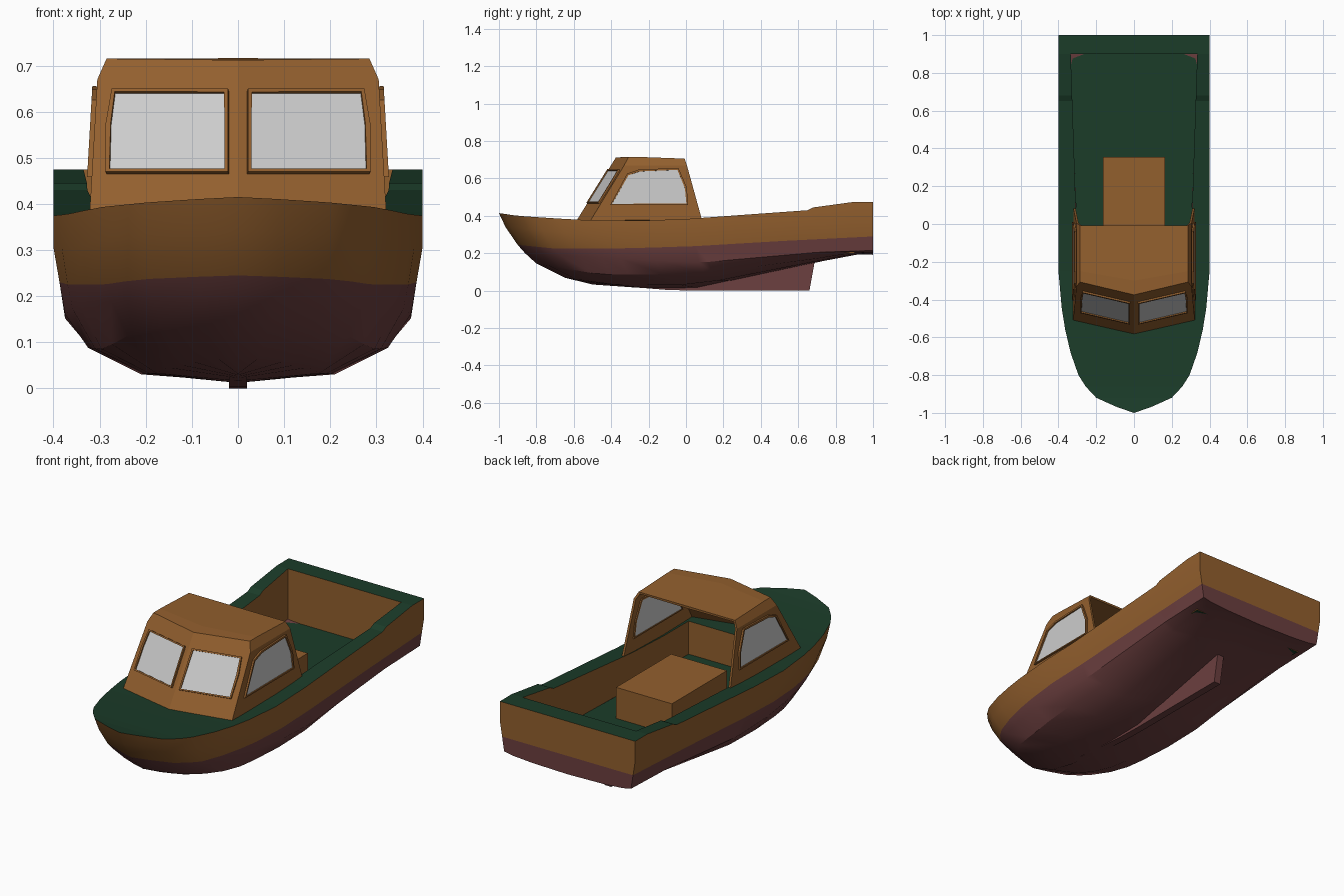
import bpy, bmesh, math
from mathutils import Vector

if "Cube" in bpy.data.objects:
    bpy.data.objects.remove(bpy.data.objects["Cube"])


def material(name, rgb):
    m = bpy.data.materials.new(name)
    m.diffuse_color = (*rgb, 1)
    m.use_nodes = True
    m.node_tree.nodes["Principled BSDF"].inputs["Base Color"].default_value = m.diffuse_color
    return m


BROWN = material("varnished_wood", (0.29, 0.115, 0.027))
MAUVE = material("bottom_paint", (0.15, 0.05, 0.05))
GREEN = material("deck_paint", (0.011, 0.045, 0.022))


def lerp(table, v):
    """Piecewise linear lookup in a list of (key, value)."""
    for (a, p), (b, q) in zip(table, table[1:]):
        if v <= b:
            return p + (q - p) * max(0, (v - a) / (b - a))
    return table[-1][1]


def make(name, faces, mats=(), mirror=True, fix=True):
    """Object from (points, material index) faces, optionally mirrored in x."""
    bm = bmesh.new()
    for pts, mi in faces:
        f = bm.faces.new([bm.verts.new(p) for p in pts])
        f.material_index = mi
    bmesh.ops.remove_doubles(bm, verts=bm.verts, dist=1e-5)
    bmesh.ops.dissolve_degenerate(bm, edges=bm.edges, dist=1e-5)
    if fix:
        bmesh.ops.recalc_face_normals(bm, faces=bm.faces)
    me = bpy.data.meshes.new(name)
    bm.to_mesh(me)
    bm.free()
    ob = bpy.data.objects.new(name, me)
    bpy.context.collection.objects.link(ob)
    for m in mats:
        me.materials.append(m)
    if mirror:
        mod = ob.modifiers.new("mirror", 'MIRROR')
        mod.use_clip = True
    return ob


def smooth(ob, deg):
    bpy.ops.object.select_all(action='DESELECT')
    ob.select_set(True)
    bpy.context.view_layer.objects.active = ob
    bpy.ops.object.shade_smooth_by_angle(angle=math.radians(deg))


def solidify(ob, t, offset):
    s = ob.modifiers.new("thickness", 'SOLIDIFY')
    s.thickness, s.offset = t, offset


# Hull: lengthwise rows, each with bow start, half width and heights
SHEER = [(-1, .415), (-.9, .4), (-.6, .38), (-.3, .373), (0, .383), (.3, .405),
         (.65, .43), (.68, .445), (.9, .475), (1, .475)]
ROWS = [
    (-1, .4, SHEER),
    (-.965, .4, [(-.965, .34), (-.6, .305), (0, .305), (.5, .335), (1, .37)]),
    (-.9, .387, [(-.9, .245), (-.7, .225), (-.4, .225), (0, .235), (.5, .265), (1, .29)]),
    (-.86, .375, [(-.86, .2), (-.5, .18), (0, .152), (.1, .152), (.7, .205), (1, .215)]),
    (-.8, .325, [(-.8, .145), (-.45, .085), (.08, .09), (.7, .172), (.92, .207), (1, .205)]),
    (-.65, .21, [(-.65, .07), (-.4, .033), (.05, .03), (.7, .158), (.92, .2), (1, .197)]),
    (-.5, 0, [(-.5, .033), (-.2, .012), (.05, .012), (.69, .15), (.92, .195), (1, .192)]),
]
WIDTH = [(0, 0), (.015, .22), (.04, .5), (.07, .64), (.1, .735), (.16, .84), (.22, .91),
         (.275, .955), (.375, 1), (1, 1)]
YS = [-1, -.97, -.92, -.86, -.8, -.68, -.56, -.45, -.25, 0, .05, .3, .5, .65, .68, .9, 1]
TS = [(y + 1) / 2 for y in YS]


def row_point(row, t):
    y0, w, zs = row
    y = y0 + (1 - y0) * t
    return Vector((w * lerp(WIDTH, t), y, lerp(zs, y)))


grid = [[row_point(r, t) for t in TS] for r in ROWS]
faces = []
for r in range(len(ROWS) - 1):
    mi = 0 if r < 2 else 1
    for i in range(len(TS) - 1):
        a, b = grid[r], grid[r + 1]
        q = [a[i], a[i + 1], b[i + 1], b[i]]
        faces.append((q[:3] if (q[0] - q[3]).length < 1e-6 else q, mi))
# transom strips
end = [g[-1] for g in grid]
for k in range(2):
    faces.append(([end[k], Vector((0, 1, end[k].z)), Vector((0, 1, end[k + 1].z)), end[k + 1]], 0))
faces.append((end[2:] + [Vector((0, 1, end[2].z))], 1))
smooth(make("hull", faces, (BROWN, MAUVE)), 30)

# Skeg fin under the stern
prof = [(-.4, .028), (-.1, .004), (.05, 0), (.66, 0), (.69, .165), (.05, .03)]
faces = []
for (y, z), (y2, z2) in zip(prof, prof[1:] + prof[:1]):
    faces.append(([(0, y, z), (.02, y, z), (.02, y2, z2), (0, y2, z2)], 0))
faces.append(([(.02, y, z) for y, z in prof], 0))
make("skeg", faces, (MAUVE,))

# Deck with cockpit opening
FWD, AFT, FLOOR = -.45, .9, .2


def inner(y):
    return lerp([(FWD, .3), (.1, .308), (AFT, .335)], y)


deck, walls = [], []
for p, q in zip(grid[0], grid[0][1:]):
    opening = p.y >= FWD - 1e-4 and q.y <= AFT + 1e-4
    xa, xb = (inner(p.y), inner(q.y)) if opening else (0, 0)
    a, b = Vector((xa, p.y, p.z)), Vector((xb, q.y, q.z))
    deck.append(([p, q, b] if (p - a).length < 1e-6 else [p, q, b, a], 0))
    if opening:
        walls.append(([a, b, (b.x, b.y, FLOOR), (a.x, a.y, FLOOR)], 0))
make("deck", deck, (GREEN,))

# Cockpit lining and floor
for y in (FWD, AFT):
    x, z = inner(y), lerp(SHEER, y)
    walls.append(([(0, y, z), (x, y, z), (x, y, FLOOR), (0, y, FLOOR)], 0))
make("cockpit_walls", walls, (BROWN,))
make("cockpit_floor", [([(0, FWD, FLOOR), (inner(FWD), FWD, FLOOR), (inner(.1), .1, FLOOR),
                         (inner(AFT), AFT, FLOOR), (0, AFT, FLOOR)], 0)], (GREEN,))

# Engine box
bpy.ops.mesh.primitive_cube_add(size=1, location=(0, .122, .283))
box = bpy.context.object
box.name = "engine_box"
box.scale = (.33, .465, .166)
box.data.materials.append(BROWN)


# Cabin shell, open at the back
def front(x, z):
    return Vector((x, -.585 + .231 * x + .623 * (z - .375), z))


def side(y, z):
    return Vector((.322 - .017 * (z - .375) / .295, y, z))


A0, A1 = front(0, .375), front(0, .712)
B0, B1, B2 = front(.322, .375), front(.305, .67), front(.285, .715)
C0, C1, C2, C3 = side(.085, .38), side(.005, .67), Vector((.285, -.007, .706)), Vector((0, -.007, .706))
R1, R2 = Vector((0, -.3, .716)), Vector((.285, -.25, .715))
cabin = make("cabin", [([A0, B0, B1, B2, A1], 0), ([B0, C0, C1, B1], 0),
                       ([B1, C1, C2, R2, B2], 0), ([A1, B2, R2, R1], 0),
                       ([R1, R2, C2, C3], 0)], (BROWN,), fix=False)
solidify(cabin, .012, -1)


# Windows: raised wooden frame round a thinner pane
def window(name, pts):
    centre = sum(pts, Vector()) / len(pts)
    bm = bmesh.new()
    f = bm.faces.new([bm.verts.new(p) for p in pts])
    f.normal_update()
    if f.normal.dot(centre - Vector((0, -.2, .5))) < 0:
        f.normal_flip()
    bmesh.ops.inset_individual(bm, faces=[f], thickness=.011)
    ring = [([v.co.copy() for v in g.verts], 0) for g in bm.faces if g != f]
    pane = [([v.co.copy() for v in f.verts], 0)]
    bm.free()
    solidify(make(name + "_frame", ring, (BROWN,), fix=False), .028, -.286)
    solidify(make(name + "_glass", pane, fix=False), .018, -.667)


window("front_window", [front(x, z) for x, z in
                        [(.02, .465), (.285, .465), (.285, .57), (.272, .645), (.02, .645)]])
window("side_window", [side(y, z) for y, z in
                       [(-.405, .458), (.01, .458), (.005, .55), (-.04, .655), (-.25, .648), (-.315, .625)]])

# Outward normals for the cabin shell
bm = bmesh.new()
bm.from_mesh(cabin.data)
bm.normal_update()
for f in bm.faces:
    if f.normal.dot(f.calc_center_median() - Vector((0, -.2, .5))) < 0:
        f.normal_flip()
bm.to_mesh(cabin.data)
bm.free()
